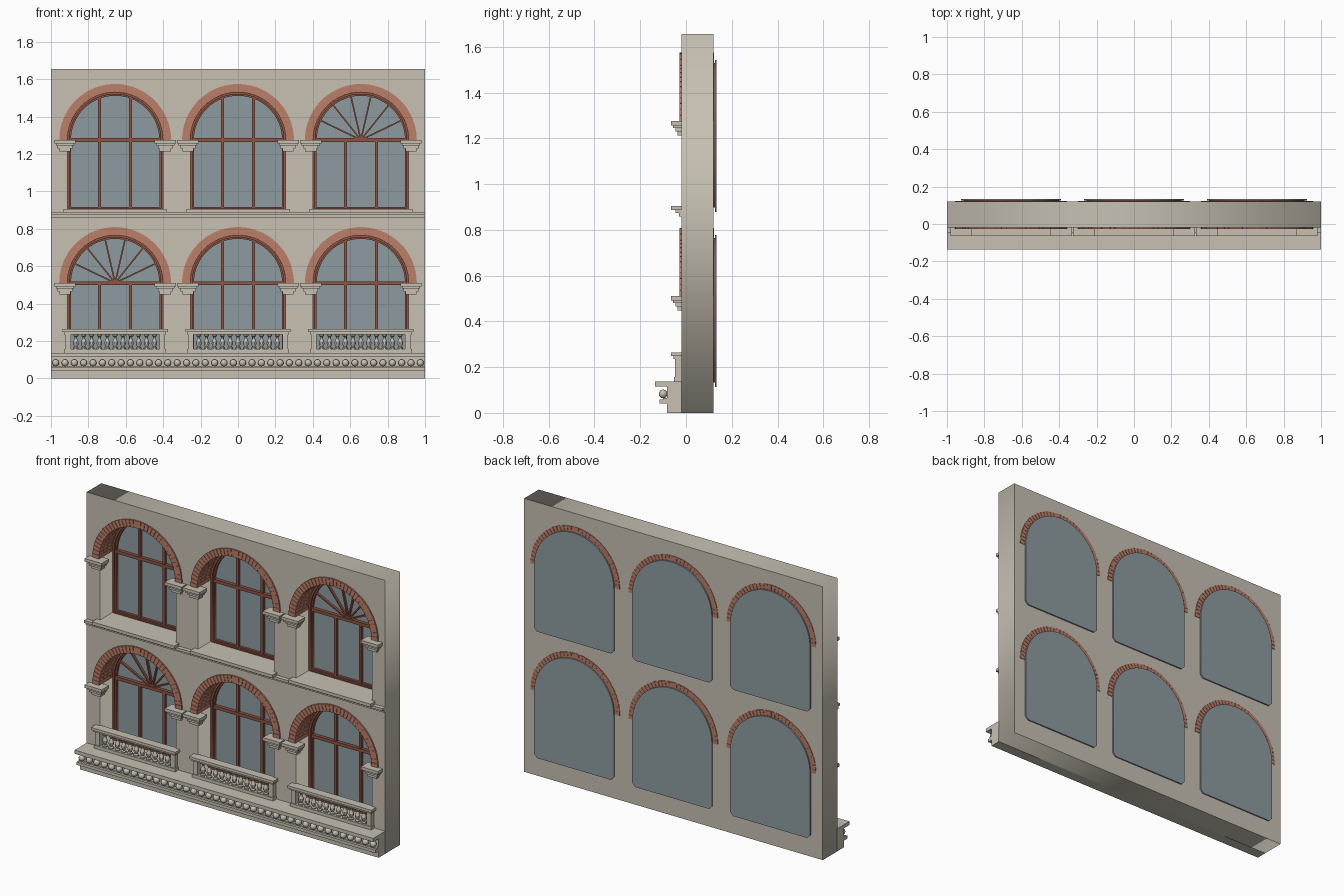
import bpy, bmesh
from math import pi, sin, cos, sqrt
from mathutils import Matrix, Vector

if "Cube" in bpy.data.objects:
    bpy.data.objects.remove(bpy.data.objects["Cube"])


def material(name, rgb):
    m = bpy.data.materials.new(name)
    m.use_nodes = True
    m.diffuse_color = (*rgb, 1)
    m.node_tree.nodes["Principled BSDF"].inputs["Base Color"].default_value = (*rgb, 1)
    return m


STONE = material("warm stone", (0.57, 0.53, 0.45))
BRICK = material("red brick", (0.51, 0.21, 0.14))
MORTAR = material("mortar", (0.40, 0.22, 0.16))
WOOD = material("brown wood", (0.27, 0.09, 0.055))
GLASS = material("blue grey glass", (0.27, 0.33, 0.35))

COLUMNS = (-0.657, 0, 0.657)
SPRINGS = {"lower": 0.51, "upper": 1.275}
R = 0.255          # opening radius
R_OUT = 0.299      # brick arch outer radius
DROP = 0.377       # opening depth below the springing line
BACK = 0.12


def add_object(name, mesh, mat):
    ob = bpy.data.objects.new(name, mesh)
    mesh.materials.clear()
    mesh.materials.append(mat)
    bpy.context.collection.objects.link(ob)
    return ob


def finish(name, bm, mat, smooth=False):
    bmesh.ops.recalc_face_normals(bm, faces=bm.faces)
    mesh = bpy.data.meshes.new(name)
    bm.to_mesh(mesh)
    bm.free()
    if smooth:
        mesh.shade_smooth()
    return add_object(name, mesh, mat)


def box(bm, x, y, z, turn=None):
    """Add a box given (min, max) on each axis."""
    mid = Vector([(a + b) / 2 for a, b in (x, y, z)])
    size = [b - a for a, b in (x, y, z)]
    m = Matrix.Translation(mid) @ Matrix.Diagonal((*size, 1))
    bmesh.ops.create_cube(bm, size=1, matrix=turn @ m if turn else m)


def panel(name, loops, y0, y1, mat):
    """Upright plate from x/z outlines; inner loops become holes."""
    cu = bpy.data.curves.new(name, "CURVE")
    cu.dimensions = "2D"
    cu.fill_mode = "BOTH"
    cu.extrude = (y1 - y0) / 2
    for loop in loops:
        s = cu.splines.new("POLY")
        s.points.add(len(loop) - 1)
        for p, (x, z) in zip(s.points, loop):
            p.co = (x, z, 0, 1)
        s.use_cyclic_u = True
    tmp = bpy.data.objects.new(name, cu)
    mesh = bpy.data.meshes.new_from_object(tmp)
    bpy.data.objects.remove(tmp)
    mesh.transform(Matrix.Translation((0, (y0 + y1) / 2, 0)) @ Matrix.Rotation(pi / 2, 4, "X"))
    return add_object(name, mesh, mat)


def arc(cx, cz, r, n=40):
    return [(cx + r * cos(pi * i / n), cz + r * sin(pi * i / n)) for i in range(n + 1)]


def arch(cx, cz, r, drop, corner=0.0):
    """Round-headed outline with optional clipped lower corners."""
    pts = arc(cx, cz, r)
    for s in (-1, 1):
        ends = [(cx + s * r, cz - drop + corner), (cx + s * (r - corner * 0.7), cz - drop + corner * 0.3),
                (cx + s * (r - corner), cz - drop)] if corner else [(cx + s * r, cz - drop)]
        pts += ends if s < 0 else ends[::-1]
    return pts


def lathe(bm, x, y, profile, sides=10):
    rings = [[bm.verts.new((x + r * cos(2 * pi * i / sides), y + r * sin(2 * pi * i / sides), z))
              for i in range(sides)] for r, z in profile]
    for a, b in zip(rings, rings[1:]):
        for i in range(sides):
            j = (i + 1) % sides
            bm.faces.new((a[i], a[j], b[j], b[i]))


def voussoir(bm, cx, cz, r0, r1, a0, a1, y0, y1):
    v = [[bm.verts.new((cx + r * cos(a), y, cz + r * sin(a)))
          for r, a in ((r0, a0), (r1, a0), (r1, a1), (r0, a1))] for y in (y0, y1)]
    bm.faces.new(v[0])
    bm.faces.new(v[1])
    for i in range(4):
        j = (i + 1) % 4
        bm.faces.new((v[0][i], v[0][j], v[1][j], v[1][i]))


# Wall with six openings
holes = []
for cz in SPRINGS.values():
    for cx in COLUMNS:
        holes.append(arc(cx, cz, R_OUT - 0.003) + [(cx - R, cz), (cx - R, cz - DROP), (cx + R, cz - DROP), (cx + R, cz)])
panel("wall", [[(-1, 0), (1, 0), (1, 1.655), (-1, 1.655)]] + holes, -0.02, BACK, STONE)

# Plinth: block, lower ledge, projecting top slab
bm = bmesh.new()
box(bm, (-1, 1), (-0.083, -0.018), (0, 0.12))
box(bm, (-1, 1), (-0.115, -0.08), (0.04, 0.058))
box(bm, (-1, 1), (-0.1, -0.08), (0.058, 0.066))
box(bm, (-1, 1), (-0.135, -0.018), (0.115, 0.137))
finish("plinth", bm, STONE)

# Row of round beads
bm = bmesh.new()
for i in range(40):
    bmesh.ops.create_uvsphere(bm, u_segments=10, v_segments=8, radius=0.019,
                              matrix=Matrix.Translation((-0.975 + i * 0.05, -0.1, 0.083)))
finish("plinth_beads", bm, STONE, smooth=True)

# String course between the storeys
bm = bmesh.new()
box(bm, (-1, 1), (-0.03, -0.018), (0.858, 0.873))
box(bm, (-1, 1), (-0.045, -0.018), (0.873, 0.888))
finish("string_course", bm, STONE)

for row, cz in SPRINGS.items():
    for col, cx in zip(("right", "middle", "left"), COLUMNS):
        tag = f"{row}_{col}"
        fan = tag in ("lower_right", "upper_left")

        # Brick arch: mortar core with individual bricks
        panel("mortar_arch_" + tag, [arc(cx, cz, R_OUT - 0.002) + arc(cx, cz, R + 0.002)[::-1]],
              -0.024, BACK + 0.001, MORTAR)
        bm = bmesh.new()
        n, rows = 36, 4
        depth = (BACK + 0.003 + 0.028) / rows
        for k in range(rows):
            y = -0.028 + k * depth
            for i in range(n):
                a = pi * i / n
                voussoir(bm, cx, cz, R, R_OUT, a + 0.004, a + pi / n - 0.004,
                         y + 0.001 * (k > 0), y + depth - 0.001 * (k < rows - 1))
        finish("brick_arch_" + tag, bm, BRICK)

        # Glass pane behind the wall
        panel("glass_" + tag, [arch(cx, cz, 0.267, 0.396, 0.02)], 0.126, 0.134, GLASS)

        # Stepped wooden frame
        for part, r0, r1, y in (("outer", R, 0.244, 0.1), ("inner", 0.244, 0.236, 0.112)):
            panel(f"{part}_frame_{tag}", [arch(cx, cz, r0, DROP - (R - r0)), arch(cx, cz, r1, DROP - (R - r1))],
                  y, 0.127, WOOD)

        # Mullions, transom and fan bars
        bm = bmesh.new()
        box(bm, (cx - 0.24, cx + 0.24), (0.106, 0.127), (cz - 0.01, cz + 0.009))
        for s in (-1, 1):
            x = cx + s * 0.083
            top = cz if fan else cz + sqrt(0.24 ** 2 - 0.083 ** 2)
            box(bm, (x - 0.008, x + 0.008), (0.11, 0.127), (cz - DROP + 0.01, top))
        if fan:
            for k in range(1, 7):
                turn = Matrix.Translation((cx, 0, cz)) @ Matrix.Rotation(-pi * k / 7, 4, "Y")
                box(bm, (0, 0.241), (0.112, 0.127), (-0.004, 0.004), turn)
        finish("glazing_bars_" + tag, bm, WOOD)

        # Stepped imposts on both sides of the arch
        bm = bmesh.new()
        for s in (-1, 1):
            x = cx + s * 0.268
            for half, y, z0, z1 in ((0.057, -0.065, -0.018, 0), (0.049, -0.056, -0.03, -0.018),
                                    (0.04, -0.046, -0.045, -0.03), (0.03, -0.038, -0.062, -0.045)):
                box(bm, (x - half, x + half), (y, 0.005), (cz + z0, cz + z1))
        finish("imposts_" + tag, bm, STONE)

        bm = bmesh.new()
        if row == "upper":
            # Window sill
            box(bm, (cx - 0.276, cx + 0.276), (-0.065, -0.018), (0.886, 0.905))
            box(bm, (cx - R, cx + R), (-0.02, 0.1), (0.886, 0.903))
            finish("sill_" + tag, bm, STONE)
            continue

        # Balustrade rails and end posts
        box(bm, (cx - 0.282, cx + 0.282), (-0.065, -0.012), (0.248, 0.264))
        box(bm, (cx - 0.272, cx + 0.272), (-0.055, -0.016), (0.236, 0.248))
        box(bm, (cx - 0.272, cx + 0.272), (-0.053, -0.016), (0.137, 0.156))
        for s in (-1, 1):
            x = cx + s * 0.252
            box(bm, (x - 0.015, x + 0.015), (-0.048, -0.018), (0.15, 0.24))
        finish("balustrade_" + tag, bm, STONE)

        # Turned balusters
        bm = bmesh.new()
        profile = [(0.015, 0.155), (0.015, 0.164), (0.008, 0.169), (0.015, 0.184), (0.014, 0.194),
                   (0.007, 0.214), (0.007, 0.222), (0.013, 0.227), (0.013, 0.238)]
        for i in range(11):
            lathe(bm, cx + (i - 5) * 0.042, -0.034, profile)
        finish("balusters_" + tag, bm, STONE)
